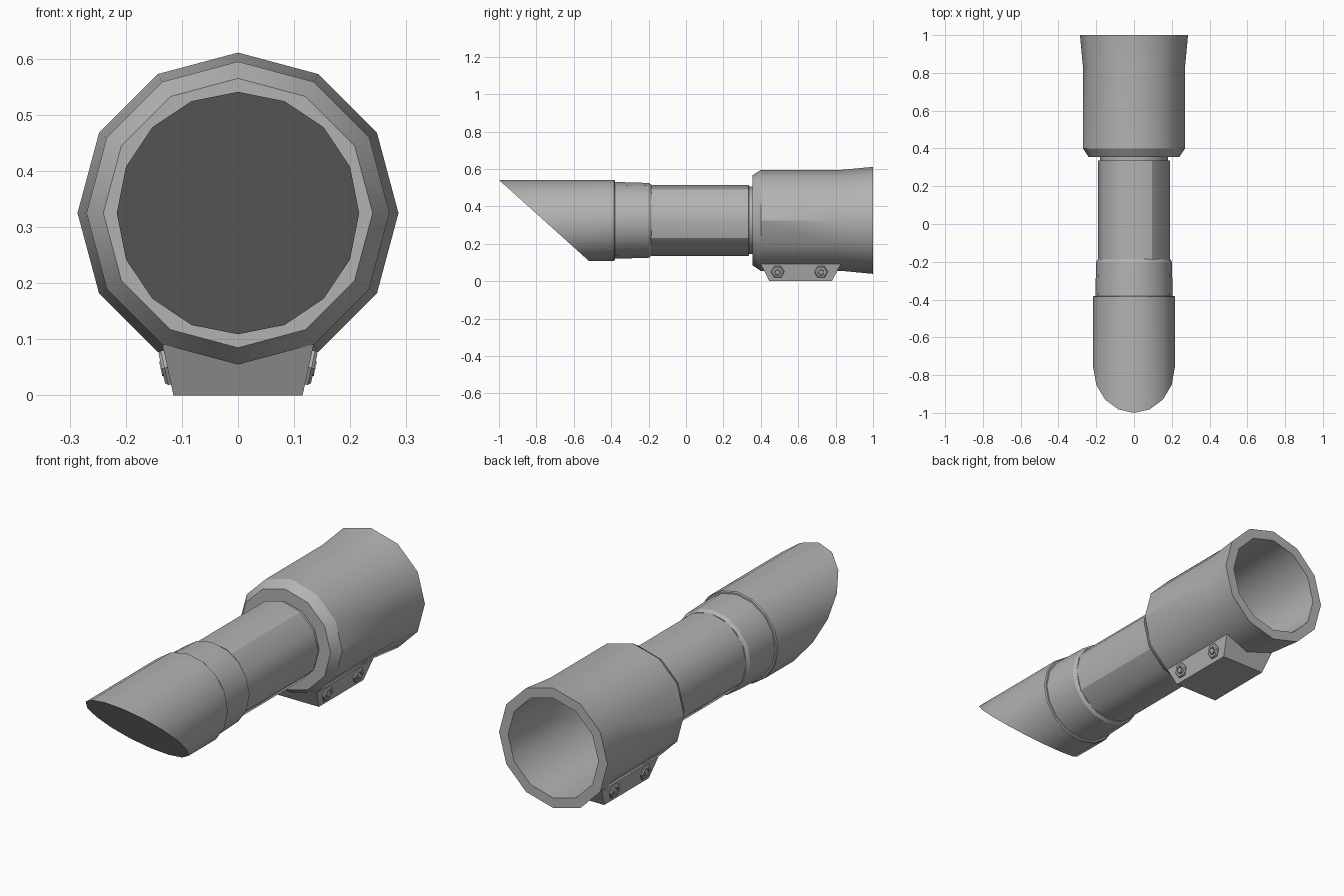
import bpy, bmesh
from math import sin, cos, pi, radians
from mathutils import Matrix, Vector

if "Cube" in bpy.data.objects:
    bpy.data.objects.remove(bpy.data.objects["Cube"])

AXIS_Z = 0.325
grey = bpy.data.materials.new("matte grey")
COLOUR = (0.45, 0.45, 0.45, 1)
grey.diffuse_color = COLOUR
grey.use_nodes = True
grey.node_tree.nodes["Principled BSDF"].inputs["Base Color"].default_value = COLOUR


def finish(name, bm, smooth=True, seams=(), seam_range=(0, 0)):
    """Turn a bmesh into a shaded object; seams are hard lengthwise edges."""
    bmesh.ops.recalc_face_normals(bm, faces=bm.faces)
    mesh = bpy.data.meshes.new(name)
    bm.to_mesh(mesh)
    bm.free()
    mesh.materials.append(grey)
    if smooth:
        mesh.shade_smooth()
        mesh.set_sharp_from_angle(angle=radians(31))
    for edge in mesh.edges:
        a, b = (mesh.vertices[i].co for i in edge.vertices)
        if min(a.y, b.y) < seam_range[0] or max(a.y, b.y) > seam_range[1]:
            continue
        for angle in seams:
            ray = Vector((cos(radians(angle)), sin(radians(angle))))
            if all(Vector((v.x, v.z - AXIS_Z)).normalized().dot(ray) > 0.999 for v in (a, b)):
                edge.use_edge_sharp = True
    obj = bpy.data.objects.new(name, mesh)
    bpy.context.collection.objects.link(obj)
    return obj


def lathe(profile, sides):
    """Revolve (y, radius) points about the long axis and cap both ends."""
    bm = bmesh.new()
    rings = []
    for y, r in profile:
        rings.append([bm.verts.new((r * sin(2 * pi * i / sides), y,
                                    AXIS_Z + r * cos(2 * pi * i / sides)))
                      for i in range(sides)])
    for a, b in zip(rings, rings[1:]):
        for i in range(sides):
            j = (i + 1) % sides
            bm.faces.new((a[i], a[j], b[j], b[i]))
    bm.faces.new(rings[0])
    bm.faces.new(rings[-1])
    return bm


# Main tube with a narrow neck running into the bell
finish("main_tube", lathe([(-0.25, 0.19), (0.335, 0.19), (0.337, 0.18), (0.37, 0.18)], 12),
       seams=(60, 210, 330), seam_range=(-0.3, 0.34))

# Collar between tube and eyepiece
finish("collar", lathe([(-0.40, 0.205), (-0.37, 0.205), (-0.2, 0.2), (-0.185, 0.19)], 16))

# Eyepiece: its front ring is slid along y onto a slanted plane
eyepiece = lathe([(-1, 0.216), (-0.385, 0.216), (-0.38, 0.212), (-0.38, 0.2)], 16)
for v in eyepiece.verts:
    if v.co.y < -0.9:
        v.co.y = -0.76 - (v.co.z - AXIS_Z) * 0.24 / 0.216
finish("slanted_eyepiece", eyepiece)

# Bell with chamfered front, flared rear and hollow bore
finish("bell", lathe([(0.355, 0.17), (0.355, 0.24), (0.40, 0.27), (0.83, 0.27),
                      (1.0, 0.286), (1.0, 0.238), (0.83, 0.235), (0.43, 0.235)], 12),
       seams=(0, 180), seam_range=(0.39, 0.84))

# Mount block: tapered foot whose top follows the underside of the bell
section = [(-0.115, 0), (0.115, 0), (0.135, 0.091), (0, 0.06), (-0.135, 0.091)]
bm = bmesh.new()
ends = []
for foot, top in ((0.445, 0.40), (0.78, 0.828)):
    ends.append([bm.verts.new((x, foot + (top - foot) * min(z / 0.091, 1), z)) for x, z in section])
for i in range(len(section)):
    j = (i + 1) % len(section)
    bm.faces.new((ends[0][i], ends[0][j], ends[1][j], ends[1][i]))
for end in ends:
    bm.faces.new(end)
finish("mount_block", bm, smooth=False)


# Hex nuts with bolt tips on both slanted sides of the mount
def add_nut(name, side, y):
    bm = bmesh.new()
    normal = Vector((side * 0.091, 0, -0.02)).normalized()
    along = Vector((0, 1, 0))
    place = Matrix((along, normal.cross(along), normal)).transposed().to_4x4()
    place.translation = Vector((side * 0.126, y, 0.05))
    rings = []
    for r, h in ((0.036, -0.004), (0.036, 0.005), (0.031, 0.01), (0.02, 0.01), (0.02, 0.003)):
        rings.append([bm.verts.new(place @ Vector((r * cos(i * pi / 3), r * sin(i * pi / 3), h)))
                      for i in range(6)])
    for a, b in zip(rings, rings[1:]):
        for i in range(6):
            j = (i + 1) % 6
            bm.faces.new((a[i], a[j], b[j], b[i]))
    bm.faces.new(rings[0])
    bm.faces.new(rings[-1])
    bmesh.ops.create_cone(bm, cap_ends=True, segments=8, radius1=0.015, radius2=0.013, depth=0.012,
                          matrix=place @ Matrix.Translation((0, 0, 0.006)))
    finish(name, bm, smooth=False)


for side, label in ((1, "left"), (-1, "right")):
    for y, end in ((0.49, "front"), (0.722, "rear")):
        add_nut(f"{label}_{end}_nut", side, y)
